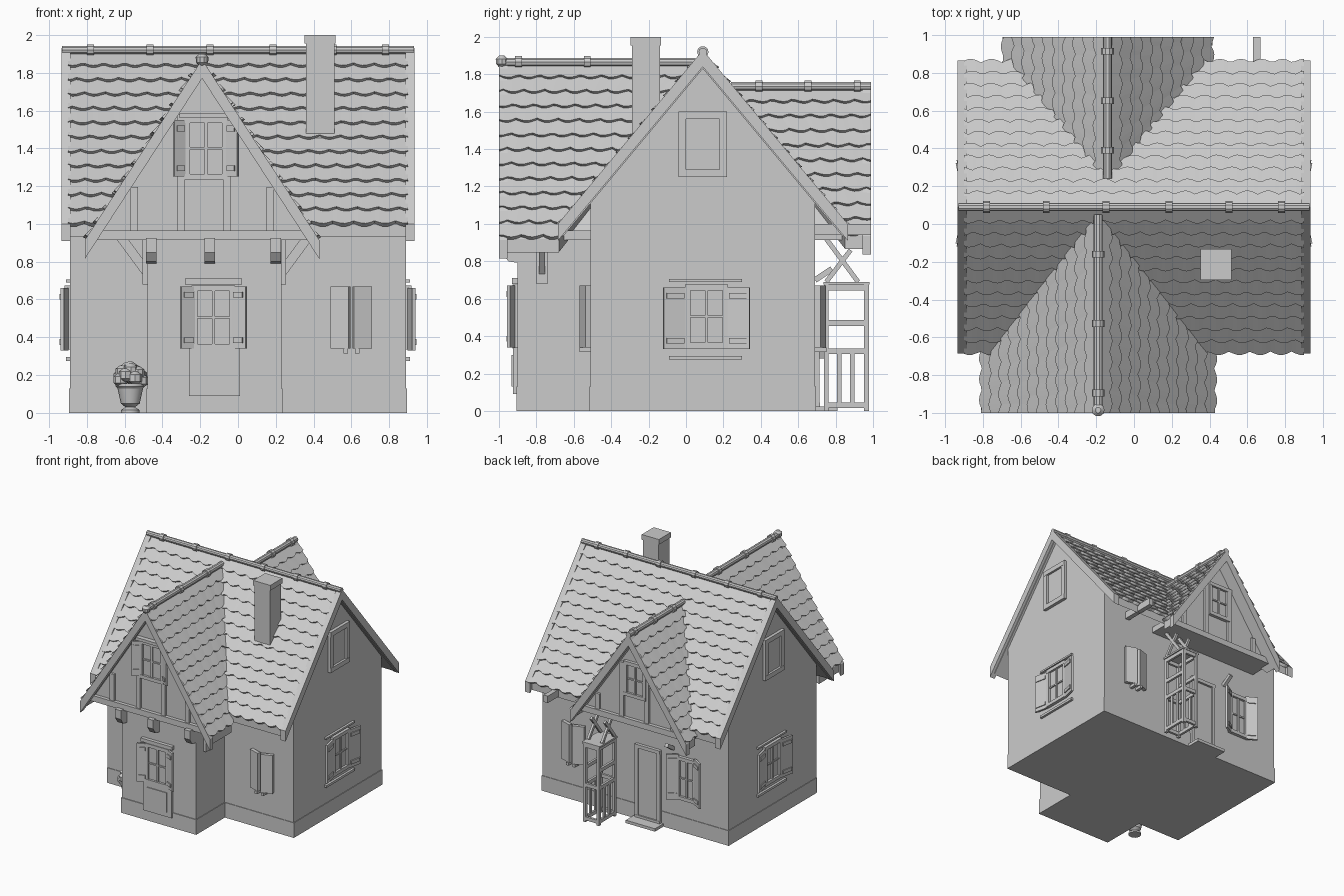
import bpy, bmesh, math, random
from mathutils import Vector, Matrix

random.seed(4)
if "Cube" in bpy.data.objects:
    bpy.data.objects.remove(bpy.data.objects["Cube"])

GREY = (0.6, 0.6, 0.6, 1)
mat = bpy.data.materials.new("plain grey")
mat.use_nodes = True
mat.diffuse_color = GREY
mat.node_tree.nodes["Principled BSDF"].inputs["Base Color"].default_value = GREY


def make(name, verts, faces, M=Matrix(), fix=True):
    bm = bmesh.new()
    vs = [bm.verts.new(M @ Vector(v)) for v in verts]
    for f in faces:
        bm.faces.new([vs[i] for i in f])
    if fix:
        bmesh.ops.recalc_face_normals(bm, faces=bm.faces)
    me = bpy.data.meshes.new(name)
    bm.to_mesh(me)
    bm.free()
    me.materials.append(mat)
    ob = bpy.data.objects.new(name, me)
    bpy.context.collection.objects.link(ob)
    return ob


def prism(name, pts, axis, a, b, M=Matrix()):
    """Extrude a profile along x or y; b may differ per point."""
    n = len(pts)
    b = b if isinstance(b, list) else [b] * n
    at = (lambda t, p: (t, *p)) if axis == "x" else (lambda t, p: (p[0], t, p[1]))
    verts = [at(a, p) for p in pts] + [at(t, p) for t, p in zip(b, pts)]
    faces = [range(n), range(n, 2 * n)]
    faces += [(i, (i + 1) % n, n + (i + 1) % n, n + i) for i in range(n)]
    return make(name, verts, faces, M)


def box(name, x, y, z, M=Matrix()):
    return prism(name, [(x[0], z[0]), (x[1], z[0]), (x[1], z[1]), (x[0], z[1])], "y", y[0], y[1], M)


def beam(name, p, q, w, d):
    p, q = Vector(p), Vector(q)
    M = Matrix.Translation(p) @ (q - p).to_track_quat("Z", "Y").to_matrix().to_4x4()
    return box(name, (-w / 2, w / 2), (-d / 2, d / 2), (0, (q - p).length), M)


def lathe(name, prof, M, n=16):
    verts = [(r * math.cos(k * math.tau / n), r * math.sin(k * math.tau / n), z)
             for r, z in prof for k in range(n)]
    rows = len(prof)
    faces = [(j * n + k, j * n + (k + 1) % n, (j + 1) * n + (k + 1) % n, (j + 1) * n + k)
             for j in range(rows - 1) for k in range(n)]
    faces += [range(n), range((rows - 1) * n, rows * n)]
    ob = make(name, verts, faces, M)
    bpy.context.view_layer.objects.active = ob
    ob.select_set(True)
    bpy.ops.object.shade_smooth_by_angle()
    ob.select_set(False)
    return ob


def chevron(c, h, top, slope, t):
    pts = [(c - h, top - slope * h), (c, top), (c + h, top - slope * h)]
    return pts + [(p, q - t) for p, q in reversed(pts)]


def tiles(name, e0, e1, r0, r1, rows):
    """Overlapping scalloped tile courses between an eave and a ridge."""
    e0, e1, r0, r1 = map(Vector, (e0, e1, r0, r1))
    nor = (e1 - e0).cross(r0 - e0).normalized()
    nor = nor if nor.z > 0 else -nor
    verts, faces = [], []
    for j in range(rows):
        phase = random.random()

        def at(t, v, lift):
            v = min(v, 1)
            return e0.lerp(r0, v).lerp(e1.lerp(r1, v), t) + nor * lift
        v0 = j / rows
        length = (at(1, v0, 0) - at(0, v0, 0)).length
        n = max(4, int(length / 0.022))
        base = len(verts)
        for i in range(n + 1):
            t = i / n
            wave = abs(math.sin(math.pi * (t * length / 0.11 + phase)))
            v = v0 + (0.2 - 0.24 * wave) / rows
            verts += [at(t, v, 0), at(t, v, 0.022 + 0.006 * wave), at(t, v0 + 1.3 / rows, 0.003)]
        for i in range(n):
            for k in (0, 1):
                a = base + 3 * i + k
                faces.append((a, a + 3, a + 4, a + 1))
    ob = make(name, verts, faces, fix=False)
    if sum((p.normal.dot(nor) for p in ob.data.polygons)) < 0:
        ob.data.flip_normals()


def ridge(name, p, q, r, rings):
    p, q = Vector(p), Vector(q)
    M = Matrix.Translation(p) @ (q - p).to_track_quat("Z", "Y").to_matrix().to_4x4()
    L = (q - p).length
    lathe(name, [(r, 0), (r, L)], M, 10)
    for s in rings:
        lathe(name + "_ring", [(r * 1.4, s * L - .018), (r * 1.4, s * L + .018)], M, 10)


def wall(x, y, deg):
    return Matrix.Translation((x, y, 0)) @ Matrix.Rotation(math.radians(deg), 4, "Z")


def window(name, M, w, z0, z1, bars=True, t=.03):
    """Framed window; local -y points out of the wall."""
    h = w / 2
    box(name + "_pane", (-h, h), (-.008, .01), (z0, z1), M)
    for s in (-1, 1):
        box(name + "_jamb", (s * h - t / 2, s * h + t / 2), (-.025, .01), (z0, z1), M)
    for z in (z0, z1):
        box(name + "_rail", (-h - t / 2, h + t / 2), (-.027, .01), (z - t / 2, z + t / 2), M)
    if bars:
        box(name + "_mullion", (-.008, .008), (-.02, .01), (z0, z1), M)
        box(name + "_crossbar", (-h, h), (-.018, .01), ((z0 + z1) / 2 - .006, (z0 + z1) / 2 + .006), M)


def shutters(name, M, h, w, z0, z1, deg):
    """Pair of shutters hinged at +-h and swung away from the wall."""
    for s in (-1, 1):
        R = M @ Matrix.Translation((s * h, -.006, 0)) @ Matrix.Rotation(math.radians(-s * deg), 4, "Z")
        x0, x1 = sorted((0, s * w))
        box(name, (x0, x1), (-.018, 0), (z0, z1), R)
        for z in (z0 + .03, z1 - .06):
            box(name + "_batten", (x0 + .015, x1 - .015), (-.026, 0), (z, z + .03), R)


# main walls and front wing
prism("main_walls", [(-.51, 0), (.69, 0), (.69, 1.11), (.09, 1.83), (-.51, 1.11)], "x", -.89, .89)
box("front_wing_walls", (-.48, .23), (-.9, -.45), (0, .95))
box("front_plinth", (-.485, .235), (-.907, -.5), (0, .13))
box("main_plinth", (-.895, .895), (-.515, .695), (0, .13))

# main roof
MS, MR = 1.2, 1.9
prism("main_roof", chevron(.09, .75, MR, MS, .07), "x", -.91, .91)
for s in (-1, 1):
    prism("main_bargeboard", chevron(.09, .775, MR + .03, MS, .09), "x", s * .885, s * .935)
    tiles("main_tiles", (-.9, .09 + s * .76, MR - MS * .76), (.9, .09 + s * .76, MR - MS * .76),
          (-.9, .09, MR), (.9, .09, MR), 12)
ridge("main_ridge", (-.93, .09, MR + .02), (.93, .09, MR + .02), .022, (.08, .25, .42, .6, .77, .92))


def wing(name, c, h, top, slope, y_out, y_ridge, y_eave, y_gable, s, rows):
    """Cross gable; s is the outward y direction."""
    prism(name + "_roof", chevron(c, h, top, slope, .07), "y", y_out - s * .02,
          [y_eave, y_ridge, y_eave, y_eave, y_ridge, y_eave])
    prism(name + "_bargeboard", chevron(c, h + .015, top + .02, slope, .1), "y", y_out, y_out - s * .045)
    for k in (-1, 1):
        e = (c + k * h, top - slope * h)
        tiles(name + "_tiles", (e[0], y_out, e[1]), (e[0], y_eave, e[1]), (c, y_out, top), (c, y_ridge, top), rows)
    ridge(name + "_ridge", (c, y_out, top + .015), (c, y_ridge, top + .015), .024, (.1, .45, .8))
    # half-timbered gable wall
    z0 = .95
    hw = (top - .05 - z0) / slope
    prism(name + "_gable", [(c - hw, z0), (c + hw, z0), (c, top - .05)], "y", y_gable, s * .3)
    box(name + "_floor_beam", (c - hw - .03, c + hw + .03), sorted((y_gable + s * .03, s * .5)), (.915, .965))
    for dx in (-.36, -.11, .13, .36):
        box(name + "_stud", (c + dx - .02, c + dx + .02), sorted((y_gable + s * .02, y_gable - s * .02)),
            (z0, top - .07 - slope * (abs(dx) + .02)))


wing("front_wing", -.19, .605, 1.85, 1.54, -1, .05, -.68, -.92, -1, 12)
wing("back_wing", -.14, .54, 1.72, 1.45, .99, .24, .85, .88, 1, 10)
lathe("front_finial", [(.012, -.035), (.032, -.015), (.034, .012), (.015, .03)], Matrix.Translation((-.19, -.985, 1.87)), 10)

# chimney
box("chimney", (.36, .51), (-.29, -.14), (1.4, 1.97))
box("chimney_cap", (.353, .517), (-.297, -.133), (1.955, 2))

# brackets and braces under the overhang
for x in (-.46, -.15, .2):
    prism("front_bracket", [(-.89, .79), (-.95, .8), (-.985, .85), (-.985, .925), (-.89, .925)], "x", x - .028, x + .028)
for x, k in ((-.48, -1), (.23, 1)):
    beam("side_brace", (x, -.77, .74), (x + k * .14, -.77, .93), .03, .05)
    box("brace_post", sorted((x, x + k * .025)), (-.8, -.74), (.68, .93))
box("loose_rafter", (.63, .67), (.6, .99), (.94, 1.0))

# front openings
F = wall(-.13, -.9, 0)
window("front_window", F, .2, .35, .66)
shutters("front_shutter", F, .1, .085, .34, .67, 25)
box("front_lintel", (-.15, .15), (-.03, 0), (.68, .71), F)
box("front_panel", (-.13, .14), (-.025, 0), (.09, .34), F)
box("front_panel_raised", (-.09, .1), (-.032, 0), (.13, .3), F)
G = wall(-.17, -.92, 0)
window("attic_window", G, .2, 1.25, 1.55)
box("attic_lintel", (-.14, .13), (-.04, 0), (1.56, 1.585), G)
shutters("attic_shutter", G, .11, .075, 1.25, 1.55, 30)
window("back_attic_window", wall(-.14, .88, 180), .18, 1.17, 1.44)


def closed_shutters(x, y, deg):
    M = wall(x, y, deg)
    for s in (-1, 1):
        R = M @ Matrix.Translation((s * .1, 0, 0)) @ Matrix.Rotation(math.radians(s * 18), 4, "Z")
        box("closed_shutter", sorted((0, -s * .1)), (-.03, 0), (.34, .67), R)
        box("shutter_latch", (s * .03 - .012, s * .03 + .012), (-.06, 0), (.315, .34), M)


closed_shutters(.6, -.51, 0)
closed_shutters(.58, .69, 180)

# gable end windows
for s in (-1, 1):
    M = wall(s * .89, .11, s * 90)
    window("side_window", M, .2, .35, .66)
    shutters("side_shutter", M, .11, .125, .33, .66, 12)
    box("side_lintel", (-.2, .19), (-.02, 0), (.69, .705), M)
    box("side_sill", (-.2, .19), (-.02, 0), (.275, .295), M)
    window("side_attic_window", wall(s * .89, .09, s * 90), .22, 1.27, 1.58, False, .04)

# back door and window
D = wall(-.13, .69, 180)
window("door_frame", D, .21, .03, .64, False)
box("door_leaf", (-.09, .09), (-.015, 0), (.03, .62), D)
box("door_step", (-.14, .14), (-.12, 0), (0, .025), D)
B = wall(-.5, .69, 180)
window("back_window", B, .16, .3, .64)
shutters("back_shutter", B, .08, .1, .28, .67, 30)
beam("back_lamp_arm", (-.36, .69, .7), (-.36, .78, .76), .03, .03)

# porch trellis
for x in (.16, .29):
    for y in (.75, .965):
        box("trellis_post", (x - .012, x + .012), (y - .013, y + .013), (0, .69))
    for z in (.03, .32, .47, .66):
        box("trellis_rail", (x - .01, x + .01), (.75, .965), (z - .015, z + .015))
    for y in (.82, .89):
        box("trellis_slat", (x - .007, x + .007), (y - .012, y + .012), (.03, .32))
    beam("trellis_strut", (x, .75, .92), (x, .92, .69), .02, .025)
    beam("trellis_cross", (x, .75, .69), (x, .88, .86), .02, .025)
for y in (.75, .965):
    for z in (.03, .32, .66):
        box("trellis_crossrail", (.16, .29), (y - .01, y + .01), (z - .015, z + .015))
box("trellis_top", (.14, .31), (.735, .98), (.675, .69))

# planter with a round bush
P = Matrix.Translation((-.57, -.67, 0))
lathe("planter", [(.05, 0), (.05, .015), (.025, .03), (.05, .05), (.068, .13), (.078, .14), (.078, .155), (.05, .155)], P)
for k in range(14):
    a, e = k * 2.4, math.asin(1 - k / 13)
    r = Vector((math.cos(a) * math.cos(e), math.sin(a) * math.cos(e), math.sin(e) * 1.1)) * .06
    lathe("bush_leaf", [(.012, -.035), (.036, -.018), (.036, .018), (.012, .035)], P @ Matrix.Translation(r + Vector((0, 0, .17))), 8)
